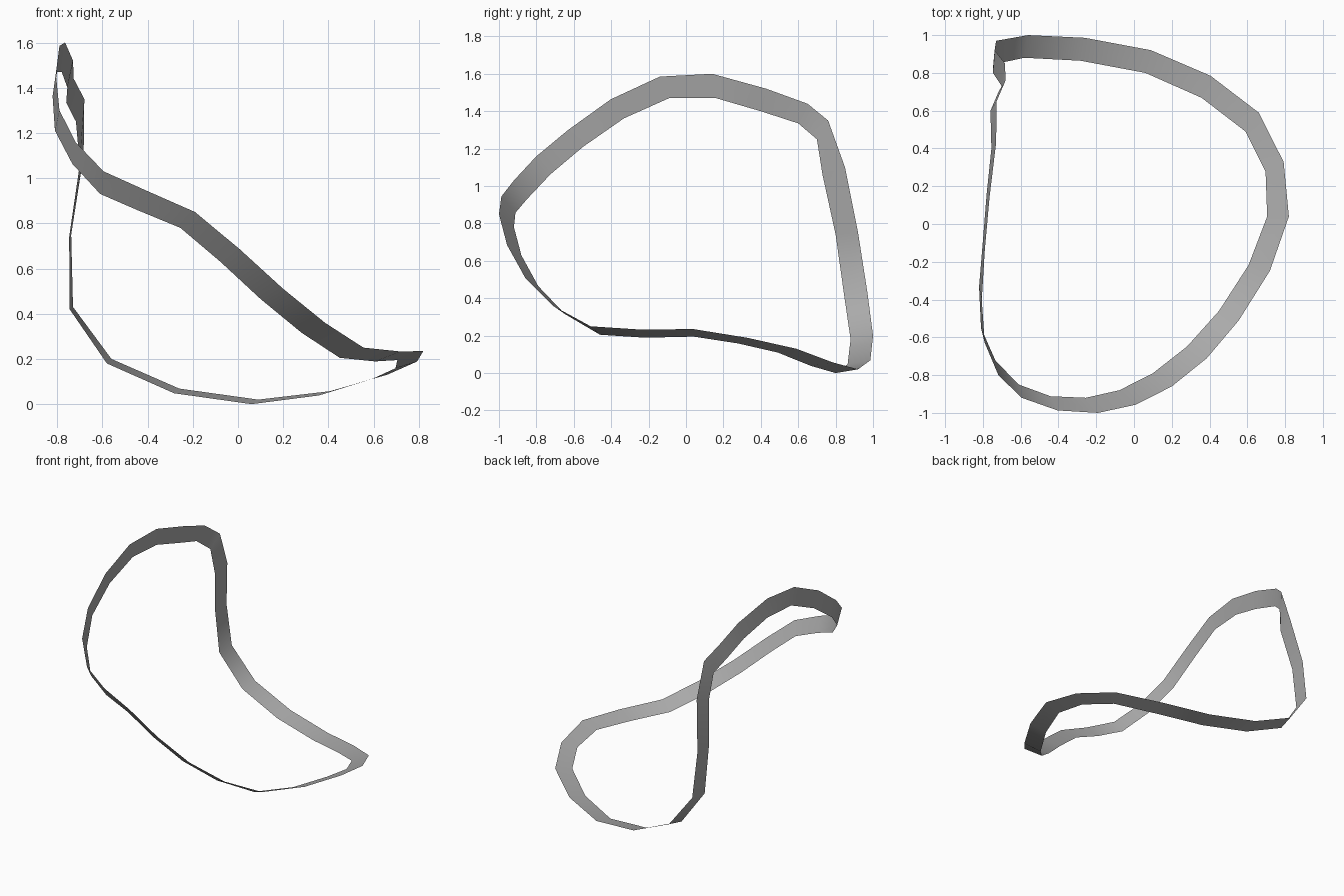
import bpy
import bmesh
from mathutils import Vector

default_cube = bpy.data.objects.get("Cube")
if default_cube:
    bpy.data.objects.remove(default_cube, do_unlink=True)

# Plain grey ribbon material
ribbon_grey = bpy.data.materials.new("ribbon_grey")
ribbon_grey.use_nodes = True
grey = (.4, .4, .4, 1)
ribbon_grey.diffuse_color = grey
ribbon_grey.node_tree.nodes["Principled BSDF"].inputs["Base Color"].default_value = grey

# Stations along the twisting loop: outer edge point, inner edge point
STATION_COUNT = 26
stations = {
    0: ((-.56, 1, .2), (-.58, .88, .18)),
    2: ((.09, .92, .02), (.06, .8, 0)),
    4: ((.66, .59, .13), (.59, .49, .11)),
    6: ((.82, .04, .235), (.705, .04, .195)),
    8: ((.555, -.51, .25), (.45, -.46, .205)),
    10: ((.2, -.86, .51), (.1, -.79, .465)),
    12: ((-.19, -1, .85), (-.255, -.92, .78)),
    14: ((-.595, -.92, 1.03), (-.61, -.85, .93)),
    16: ((-.79, -.63, 1.3), (-.81, -.55, 1.21)),
    18: ((-.79, -.14, 1.585), (-.8, -.09, 1.47)),
    19: ((-.765, .14, 1.6), (-.78, .16, 1.47)),
    20: ((-.73, .43, 1.52), (-.755, .4, 1.4)),
    21: ((-.727, .65, 1.44), (-.76, .6, 1.335)),
    22: ((-.68, .76, 1.35), (-.717, .7, 1.25)),
    23: ((-.683, .85, 1.1), (-.7, .73, 1.06)),
    24: ((-.738, .92, .75), (-.747, .8, .74)),
    25: ((-.73, .97, .43), (-.745, .845, .42)),
}


def edge_point(index, side):
    """Return a given point, or blend a missing one from its neighbours."""
    if index in stations:
        return Vector(stations[index][side])

    def neighbour(offset):
        return Vector(stations[(index + offset) % STATION_COUNT][side])

    near = neighbour(-1) + neighbour(1)
    far = neighbour(-3) + neighbour(3)
    return (near * 9 - far) / 16


def build_ribbon(name, material):
    """Bridge the two edges into a closed, paper-thin band."""
    bm = bmesh.new()
    outer, inner = (
        [bm.verts.new(edge_point(index, side)) for index in range(STATION_COUNT)]
        for side in (0, 1)
    )
    for index in range(STATION_COUNT):
        following = (index + 1) % STATION_COUNT
        face = bm.faces.new((outer[index], inner[index],
                             inner[following], outer[following]))
        face.smooth = True
    mesh = bpy.data.meshes.new(name)
    bm.to_mesh(mesh)
    bm.free()
    mesh.materials.append(material)
    ribbon = bpy.data.objects.new(name, mesh)
    bpy.context.collection.objects.link(ribbon)
    return ribbon


# The single looping band
build_ribbon("ribbon_loop", ribbon_grey)
